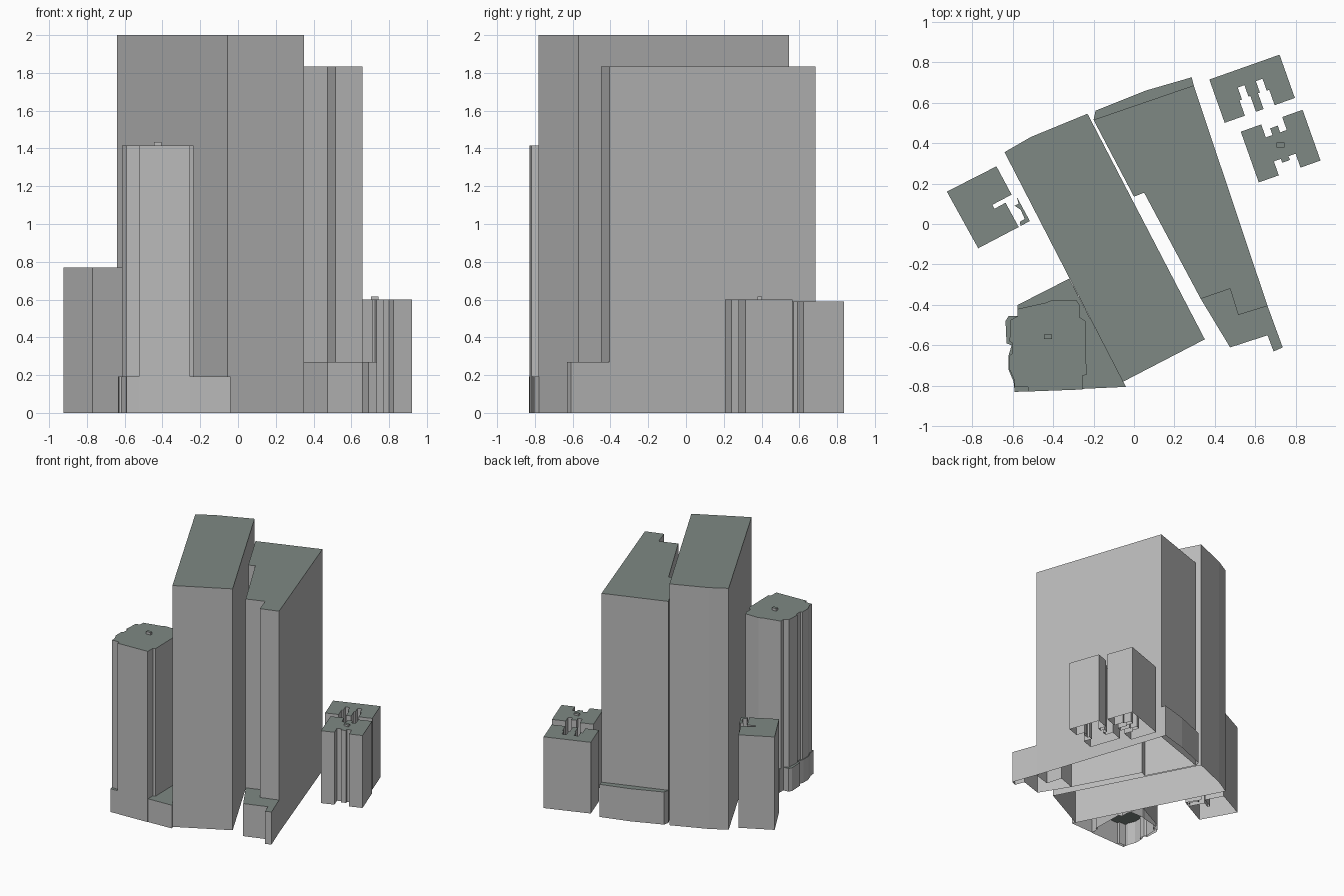
import bpy
import bmesh
import math

cube = bpy.data.objects.get("Cube")
if cube:
    bpy.data.objects.remove(cube, do_unlink=True)


def make_material(name, colour):
    material = bpy.data.materials.new(name)
    material.use_nodes = True
    material.diffuse_color = colour
    shader = next(n for n in material.node_tree.nodes if n.type == 'BSDF_PRINCIPLED')
    shader.inputs["Base Color"].default_value = colour
    shader.inputs["Roughness"].default_value = 0.9
    return material


wall_grey = make_material("wall grey", (0.5, 0.5, 0.5, 1))
roof_grey = make_material("roof green grey", (0.21, 0.25, 0.23, 1))


def signed_area(outline):
    following = outline[1:] + outline[:1]
    return sum(a[0] * b[1] - b[0] * a[1] for a, b in zip(outline, following))


def building(name, outline, top, bottom=0):
    """Raise an outline into flat walls with a roof and an open underside."""
    if signed_area(outline) < 0:
        outline = outline[::-1]
    bm = bmesh.new()
    low = [bm.verts.new((x, y, bottom)) for x, y in outline]
    high = [bm.verts.new((x, y, top)) for x, y in outline]
    count = len(outline)
    for i in range(count):
        j = (i + 1) % count
        bm.faces.new((low[i], low[j], high[j], high[i]))
    roof = bm.faces.new(high)
    roof.material_index = 1
    mesh = bpy.data.meshes.new(name)
    bm.to_mesh(mesh)
    bm.free()
    mesh.materials.append(wall_grey)
    mesh.materials.append(roof_grey)
    obj = bpy.data.objects.new(name, mesh)
    bpy.context.collection.objects.link(obj)
    return obj


def rectangle(x, y, width, depth):
    w, d = width / 2, depth / 2
    return [(x - w, y - d), (x + w, y - d), (x + w, y + d), (x - w, y + d)]


def mirrored_plan(half, centre, degrees):
    """Mirror half a plan across its own axis, then turn and place it."""
    whole = half + [(-u, v) for u, v in reversed(half)]
    c, s = math.cos(math.radians(degrees)), math.sin(math.radians(degrees))
    return [(centre[0] + u * c - v * s, centre[1] + u * s + v * c) for u, v in whole]


# Tallest slab in the middle
building("central_slab_tower", [
    (-.64, .355), (-.51, .43), (-.23, .545), (.35, -.57), (-.055, -.78)], 2)

# Wedge tower beside it, with low podiums at both ends
building("wedge_tower", [
    (-.2, .515), (.295, .685), (.66, -.405), (.515, -.45), (.475, -.32),
    (.33, -.37), (.05, .155), (0, .135)], 1.835)
building("wedge_front_podium", [
    (.33, -.37), (.475, -.61), (.66, -.55), (.69, -.63), (.735, -.61),
    (.66, -.405), (.515, -.45), (.475, -.32)], .27)
building("wedge_back_podium", [
    (-.2, .515), (-.19, .56), (.06, .66), (.285, .725), (.295, .685)], .27)

# Front tower with rounded corners, bays and a wider podium
building("front_tower", [
    (-.575, -.42), (-.44, -.39), (-.4, -.375), (-.285, -.375), (-.27, -.4),
    (-.27, -.46), (-.24, -.48), (-.235, -.745), (-.255, -.75), (-.255, -.818),
    (-.525, -.828), (-.525, -.805), (-.59, -.805), (-.59, -.775), (-.615, -.72),
    (-.615, -.65), (-.6, -.64), (-.6, -.59), (-.615, -.58), (-.61, -.475),
    (-.575, -.455)], 1.415)
building("front_podium", [
    (-.575, -.4), (-.32, -.27), (-.04, -.805), (-.59, -.83), (-.595, -.78),
    (-.62, -.72), (-.62, -.65), (-.605, -.6), (-.63, -.59), (-.635, -.48),
    (-.62, -.455), (-.575, -.455)], .192)
building("front_tower_roof_box", rectangle(-.425, -.557, .04, .024), 1.435, 1.415)

# Notched block on the far side, with a slim annex
building("side_block", [
    (-.925, .16), (-.68, .285), (-.605, .145), (-.7, .095), (-.69, .075),
    (-.635, .105), (-.57, -.015), (-.77, -.12)], .77)
building("side_block_annex", [
    (-.58, .135), (-.515, .015), (-.56, -.01), (-.565, .01), (-.54, .025),
    (-.56, .07), (-.59, .09), (-.57, .1)], .77)

# Pair of low apartment blocks with mirrored light wells
turn = 19.5
building("back_apartments", mirrored_plan([
    (.02, -.113), (.02, -.03), (.03, -.03), (.03, .03), (.065, .03),
    (.065, -.033), (.078, -.033), (.078, -.113), (.184, -.113), (.184, .114)],
    (.584, .668), turn), .59)
building("front_apartments", mirrored_plan([
    (.02, .1), (.02, .065), (.055, .065), (.055, .133), (.162, .133),
    (.162, -.133), (.057, -.133), (.057, -.06), (.02, -.06), (.02, -.08)],
    (.725, .385), turn), .6)
building("apartments_roof_box", rectangle(.725, .39, .04, .024), .615, .6)
